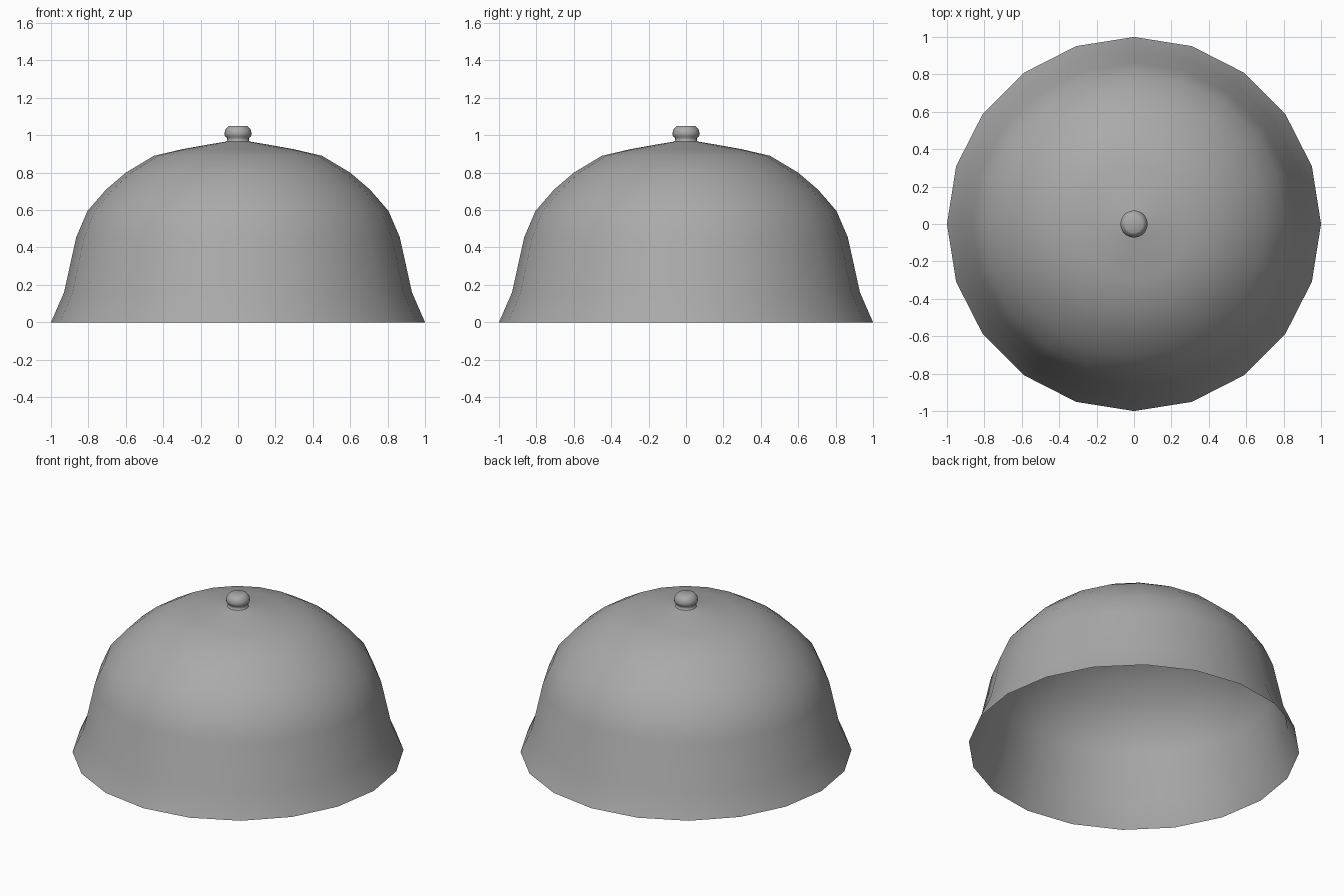
import bpy
import bmesh
from math import cos, sin, tau, radians

cube = bpy.data.objects.get("Cube")
if cube:
    bpy.data.objects.remove(cube, do_unlink=True)

# Single brushed grey for the whole cover
grey = bpy.data.materials.new("mid_grey")
grey.use_nodes = True
grey.diffuse_color = (0.4, 0.4, 0.4, 1)
grey.node_tree.nodes["Principled BSDF"].inputs["Base Color"].default_value = (0.4, 0.4, 0.4, 1)


def lathe(name, profile, sides, sharp_angle, cap_top=False):
    """Spin a bottom-to-top (radius, height) profile around z."""
    bm = bmesh.new()
    rings = [[bm.verts.new((r * cos(tau * i / sides), r * sin(tau * i / sides), z))
              for i in range(sides)] for r, z in profile]
    for low, high in zip(rings, rings[1:]):
        for i in range(sides):
            j = (i + 1) % sides
            bm.faces.new((low[i], low[j], high[j], high[i]))
    if cap_top:
        bm.faces.new(rings[-1])
    mesh = bpy.data.meshes.new(name)
    bm.to_mesh(mesh)
    bm.free()
    mesh.materials.append(grey)
    obj = bpy.data.objects.new(name, mesh)
    bpy.context.collection.objects.link(obj)
    bpy.ops.object.select_all(action="DESELECT")
    obj.select_set(True)
    bpy.context.view_layer.objects.active = obj
    bpy.ops.object.shade_smooth_by_angle(angle=radians(sharp_angle))
    return obj


# Flared, open-bottomed dome
lathe("dome", [(1.0, 0), (0.93, 0.16), (0.865, 0.455), (0.805, 0.595),
               (0.705, 0.71), (0.6, 0.8), (0.45, 0.89), (0.3, 0.925),
               (0.15, 0.952), (0.06, 0.967)], 20, 60)

# Small turned knob with a pinched neck and a flat top
lathe("knob", [(0.068, 0.963), (0.06, 0.97), (0.058, 0.985), (0.07, 0.995),
               (0.073, 1.01), (0.068, 1.03), (0.055, 1.045), (0.048, 1.05)],
      20, 60, cap_top=True)
